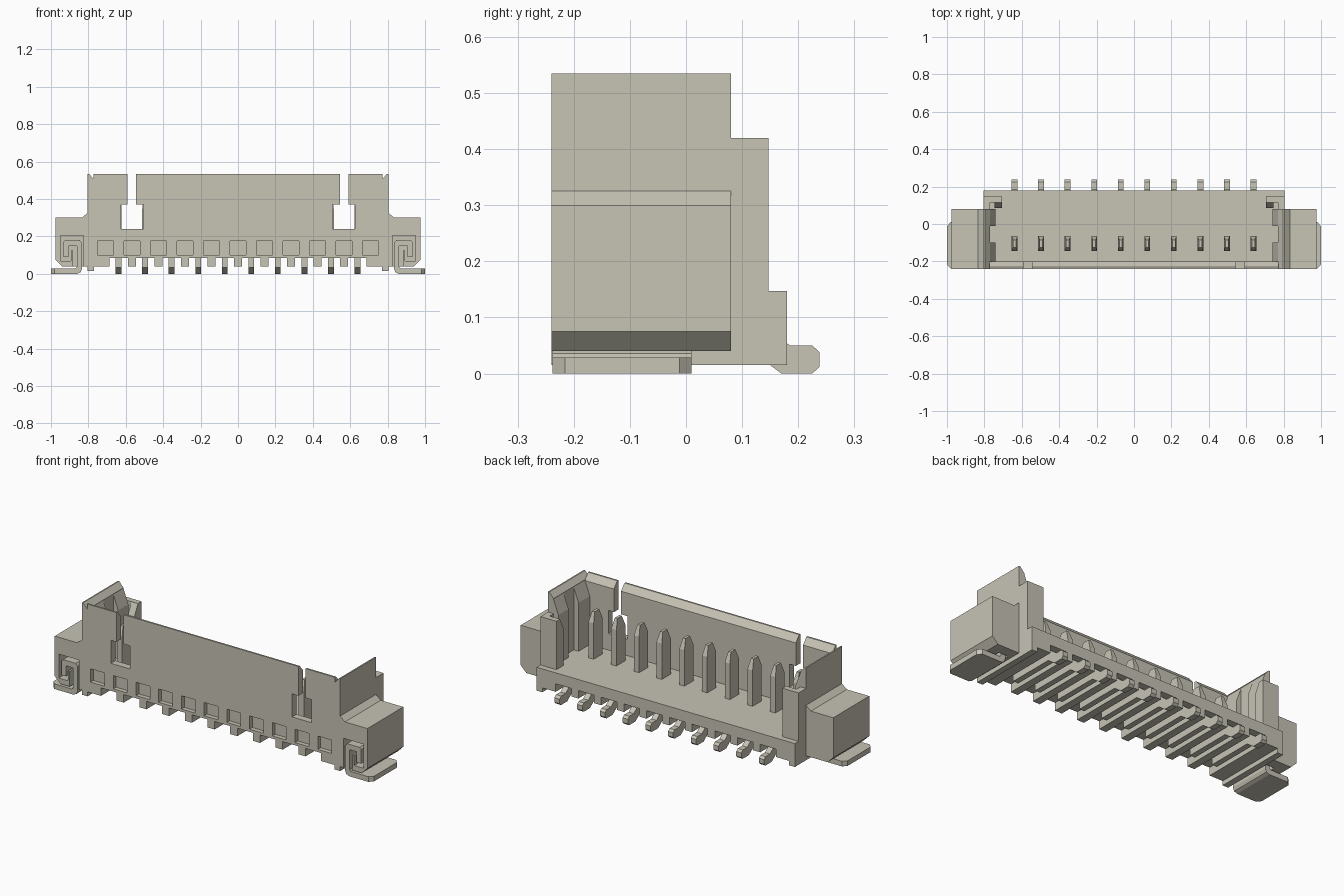
import bpy, bmesh
from mathutils import Vector

cube = bpy.data.objects.get("Cube")
if cube:
    bpy.data.objects.remove(cube, do_unlink=True)

mat = bpy.data.materials.new("warm_beige")
mat.use_nodes = True
COLOUR = (0.57, 0.55, 0.46, 1)
mat.diffuse_color = COLOUR
mat.node_tree.nodes["Principled BSDF"].inputs["Base Color"].default_value = COLOUR


def extrude(name, pts, axis, a, b):
    """Extrude a profile along x (points are y,z), y (x,z) or z (x,y)."""
    place = {"x": lambda p, t: (t, p[0], p[1]),
             "y": lambda p, t: (p[0], t, p[1]),
             "z": lambda p, t: (p[0], p[1], t)}[axis]
    bm = bmesh.new()
    face = bm.faces.new([bm.verts.new(place(p, a)) for p in pts])
    top = bmesh.ops.extrude_face_region(bm, geom=[face])["geom"]
    shift = Vector(place((0, 0), b - a))
    bmesh.ops.translate(bm, vec=shift, verts=[v for v in top if isinstance(v, bmesh.types.BMVert)])
    bmesh.ops.recalc_face_normals(bm, faces=bm.faces)
    me = bpy.data.meshes.new(name)
    bm.to_mesh(me)
    bm.free()
    me.materials.append(mat)
    ob = bpy.data.objects.new(name, me)
    bpy.context.collection.objects.link(ob)
    return ob


def box(name, x0, x1, y0, y1, z0, z1):
    return extrude(name, [(x0, y0), (x1, y0), (x1, y1), (x0, y1)], "z", z0, z1)


def cut(target, cutter):
    """Subtract the cutter from the target, then discard it."""
    cutter.hide_render = True
    mod = target.modifiers.new("cut", "BOOLEAN")
    mod.operation, mod.solver, mod.object = "DIFFERENCE", "EXACT", cutter
    bpy.context.view_layer.objects.active = target
    bpy.ops.object.modifier_apply(modifier=mod.name)
    bpy.data.objects.remove(cutter, do_unlink=True)


PITCH = 0.1417
FLOOR = 0.147

# Floor of the housing
box("housing_floor", -0.775, 0.775, -0.205, 0.18, 0.085, FLOOR)

# Front wall with its inner top edge chamfered
wall = extrude("front_wall", [(-0.24, 0.085), (-0.20, 0.085), (-0.20, 0.50),
                              (-0.23, 0.535), (-0.24, 0.535)], "x", -0.772, 0.772)
for s in (-1, 1):
    keyhole = [(s * x, z) for x, z in [(0.505, 0.24), (0.625, 0.24), (0.625, 0.37), (0.59, 0.37),
                                       (0.59, 0.6), (0.545, 0.6), (0.545, 0.37), (0.505, 0.37)]]
    cut(wall, extrude("slot_cutter", keyhole, "y", -0.3, -0.15))

# Shallow front pockets and underside ribs
for i in range(11):
    x = (i - 5) * PITCH
    cut(wall, box("pocket_cutter", x - 0.043, x + 0.043, -0.3, -0.215, 0.10, 0.175))
    box("underside_rib", x - 0.022, x + 0.022, -0.24, 0.18, 0.04, 0.086)

# Contacts: upright tapered blade and bent solder tail
TAIL = [(-0.145, 0.086), (-0.145, 0.035), (0.123, 0.035), (0.17, 0), (0.225, 0),
        (0.238, 0.012), (0.238, 0.038), (0.225, 0.05), (0.185, 0.05), (0.14, 0.086)]
for i in range(10):
    x = (i - 4.5) * PITCH
    extrude("solder_tail", TAIL, "x", x - 0.016, x + 0.016)
    blade = box("contact_blade", x - 0.016, x + 0.016, -0.145, -0.065, 0.08, 0.35)
    bm = bmesh.new()
    bm.from_mesh(blade.data)
    top = max(bm.faces, key=lambda f: f.calc_center_median().z)
    tip = bmesh.ops.extrude_discrete_faces(bm, faces=[top])["faces"][0]
    for v in tip.verts:
        v.co = (x + (v.co.x - x) * 0.5, -0.105 + (v.co.y + 0.105) * 0.5, 0.405)
    bmesh.ops.remove_doubles(bm, verts=bm.verts, dist=1e-5)
    bm.to_mesh(blade.data)
    bm.free()

# Parts repeated at both ends
for s, side in ((1, "left"), (-1, "right")):
    def m(pts):
        return [(s * x, z) for x, z in pts]

    # End wall, its lower rear section and foot
    extrude(side + "_end_wall", m([(0.77, 0.015), (0.805, 0.015), (0.805, 0.535),
                                   (0.797, 0.535), (0.77, 0.505)]), "y", -0.24, 0.08)
    extrude(side + "_rear_wall", m([(0.77, 0.015), (0.805, 0.015), (0.805, 0.42),
                                    (0.77, 0.42)]), "y", 0.08, 0.147)
    extrude(side + "_rear_foot", m([(0.77, 0.015), (0.805, 0.015), (0.805, FLOOR),
                                    (0.77, FLOOR)]), "y", 0.147, 0.18)
    extrude(side + "_end_rib", m([(0.725, 0.04), (0.772, 0.04), (0.772, 0.086),
                                  (0.725, 0.086)]), "y", -0.24, 0.18)

    # Rear corner return with an inward lip
    extrude(side + "_rear_return", m([(0.705, 0.115), (0.745, 0.115), (0.772, 0.115),
                                      (0.772, 0.147), (0.705, 0.147)]), "z", 0.14, 0.42)
    extrude(side + "_return_lip", [(0.085, 0.14), (0.116, 0.14), (0.116, 0.42), (0.085, 0.36)],
            "x", s * 0.705, s * 0.745)

    # Inner guide ribs with sloped tops
    for y0, y1 in ((-0.205, -0.10), (-0.01, 0.08)):
        extrude(side + "_guide_rib", m([(0.772, 0.14), (0.74, 0.14), (0.74, 0.42),
                                        (0.772, 0.505)]), "y", y0, y1)

    # Side block with a hooked channel for the solder tab
    block = extrude(side + "_side_block", m([(0.80, 0.04), (0.94, 0.04), (0.975, 0.075),
                                             (0.975, 0.30), (0.835, 0.30), (0.805, 0.325),
                                             (0.80, 0.325)]), "y", -0.24, 0.08)
    channel = m([(0.825, 0.0), (0.882, 0.0), (0.882, 0.125), (0.893, 0.125), (0.893, 0.07),
                 (0.95, 0.07), (0.95, 0.205), (0.825, 0.205)])
    cut(block, extrude("channel_cutter", channel, "y", -0.3, 0.02))

    # Bent metal solder tab
    tab = extrude(side + "_solder_tab", m([(1.0, 0), (0.86, 0), (0.842, 0.008), (0.834, 0.026),
                                           (0.834, 0.165), (0.846, 0.18), (0.925, 0.18),
                                           (0.934, 0.17), (0.934, 0.09), (0.905, 0.09),
                                           (0.905, 0.15), (0.862, 0.15), (0.862, 0.036),
                                           (0.87, 0.029), (1.0, 0.029)]), "y", -0.238, 0.01)
    for v0, v1 in ((-0.24, 1), (0.012, -1)):
        cut(tab, extrude("corner_cutter", m([(1.01, v0 + v1 * 0.035), (1.01, v0 - v1 * 0.02),
                                             (0.96, v0 - v1 * 0.02)]), "z", -0.1, 0.1))
